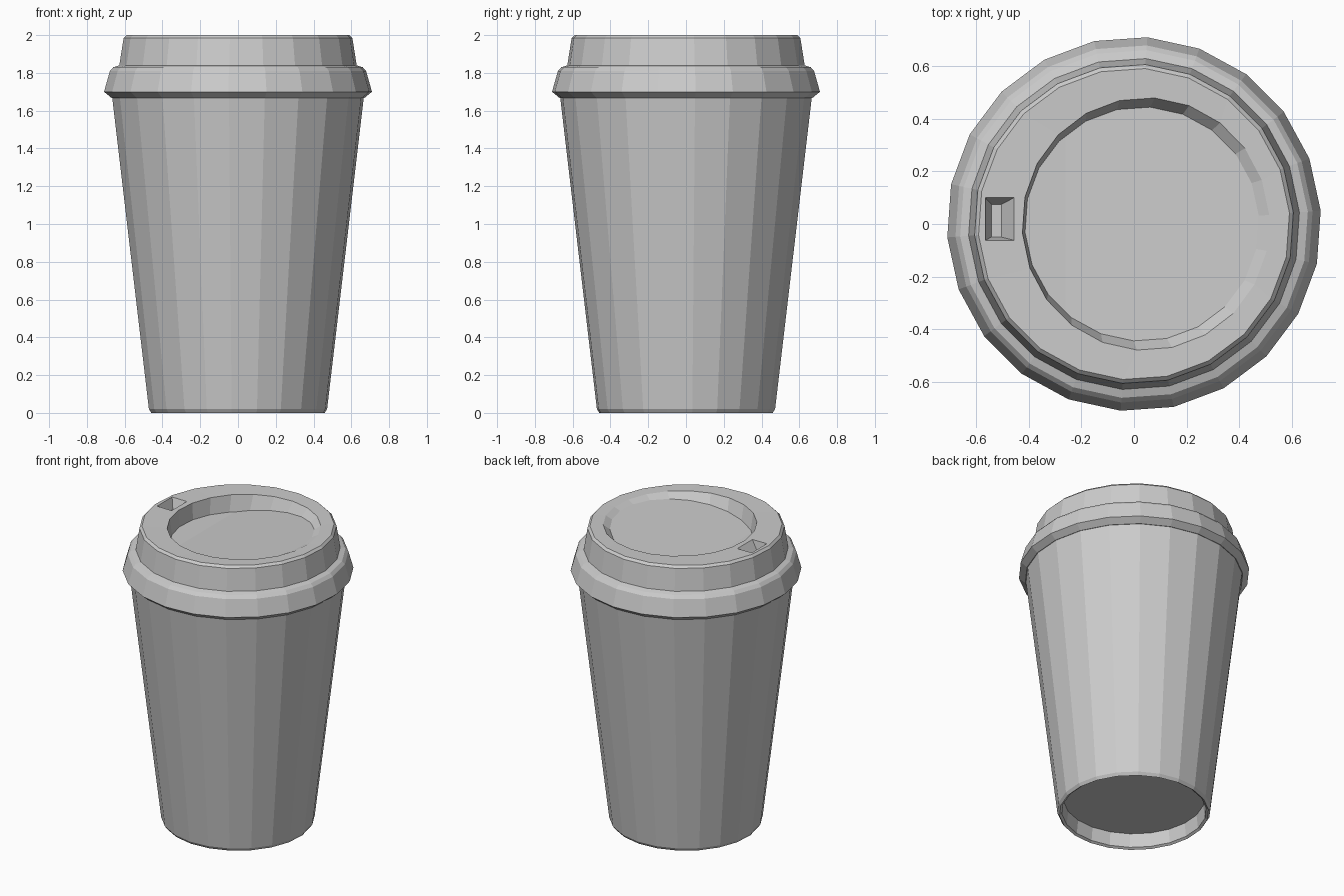
import bpy, bmesh
from math import sin, cos, tau

if "Cube" in bpy.data.objects:
    bpy.data.objects.remove(bpy.data.objects["Cube"])

SIDES = 22


def ring(bm, rx, ry, z, cx=0.0):
    return [bm.verts.new((cx + rx * cos(tau * (i + 0.25) / SIDES),
                          ry * sin(tau * (i + 0.25) / SIDES), z)) for i in range(SIDES)]


def skin(bm, rings):
    for a, b in zip(rings, rings[1:]):
        for i in range(len(a)):
            j = (i + 1) % len(a)
            bm.faces.new((a[i], a[j], b[j], b[i]))
    return bm.faces.new(rings[0][::-1]), bm.faces.new(rings[-1])


def finish(bm, name):
    bmesh.ops.recalc_face_normals(bm, faces=bm.faces)
    mesh = bpy.data.meshes.new(name)
    bm.to_mesh(mesh)
    bm.free()
    obj = bpy.data.objects.new(name, mesh)
    bpy.context.collection.objects.link(obj)
    return obj


# Tapered cup with a recessed base
bm = bmesh.new()
profile = [(0.435, 0.10), (0.445, 0.01), (0.46, 0.0), (0.473, 0.02), (0.67, 1.69)]
skin(bm, [ring(bm, r, r, z) for r, z in profile])
finish(bm, "cup_body")

# Stepped lid with an off-centre recess in the top
bm = bmesh.new()
profile = [(0.60, 1.68), (0.672, 1.668), (0.711, 1.70), (0.68, 1.81),
           (0.662, 1.83), (0.63, 1.84), (0.607, 1.985), (0.592, 2.0)]
rings = [ring(bm, r, r, z) for r, z in profile]
rings.append(ring(bm, 0.47, 0.48, 1.998, 0.045))
rings.append(ring(bm, 0.445, 0.445, 1.97, 0.03))
_, floor = skin(bm, rings)

# Recess floor slopes down to a fold near the drinking side
FOLD = -0.26
bmesh.ops.bisect_plane(bm, geom=[floor] + list(floor.edges) + list(floor.verts),
                       plane_co=(FOLD, 0, 0), plane_no=(1, 0, 0), dist=1e-4)
for v in bm.verts:
    if abs(v.co.z - 1.97) < 1e-4:
        t = min(1.0, (0.475 - v.co.x) / (0.475 - FOLD))
        v.co.z = 1.98 - 0.09 * t
lid = finish(bm, "lid")

# Drinking hole, a small tapered pit
bm = bmesh.new()
pit = []
for x0, x1, y0, y1, z in [(-0.542, -0.503, -0.05, 0.075, 1.93),
                          (-0.565, -0.455, -0.062, 0.1, 1.999),
                          (-0.565, -0.455, -0.062, 0.1, 2.05)]:
    pit.append([bm.verts.new((x, y, z)) for x, y in
                ((x0, y0), (x1, y0), (x1, y1), (x0, y1))])
skin(bm, pit)
cutter = finish(bm, "drinking_hole_cutter")
cutter.hide_render = True

mod = lid.modifiers.new("drinking_hole", "BOOLEAN")
mod.operation = "DIFFERENCE"
mod.solver = "EXACT"
mod.object = cutter
bpy.context.view_layer.objects.active = lid
lid.select_set(True)
bpy.ops.object.modifier_apply(modifier=mod.name)
bpy.data.objects.remove(cutter)
